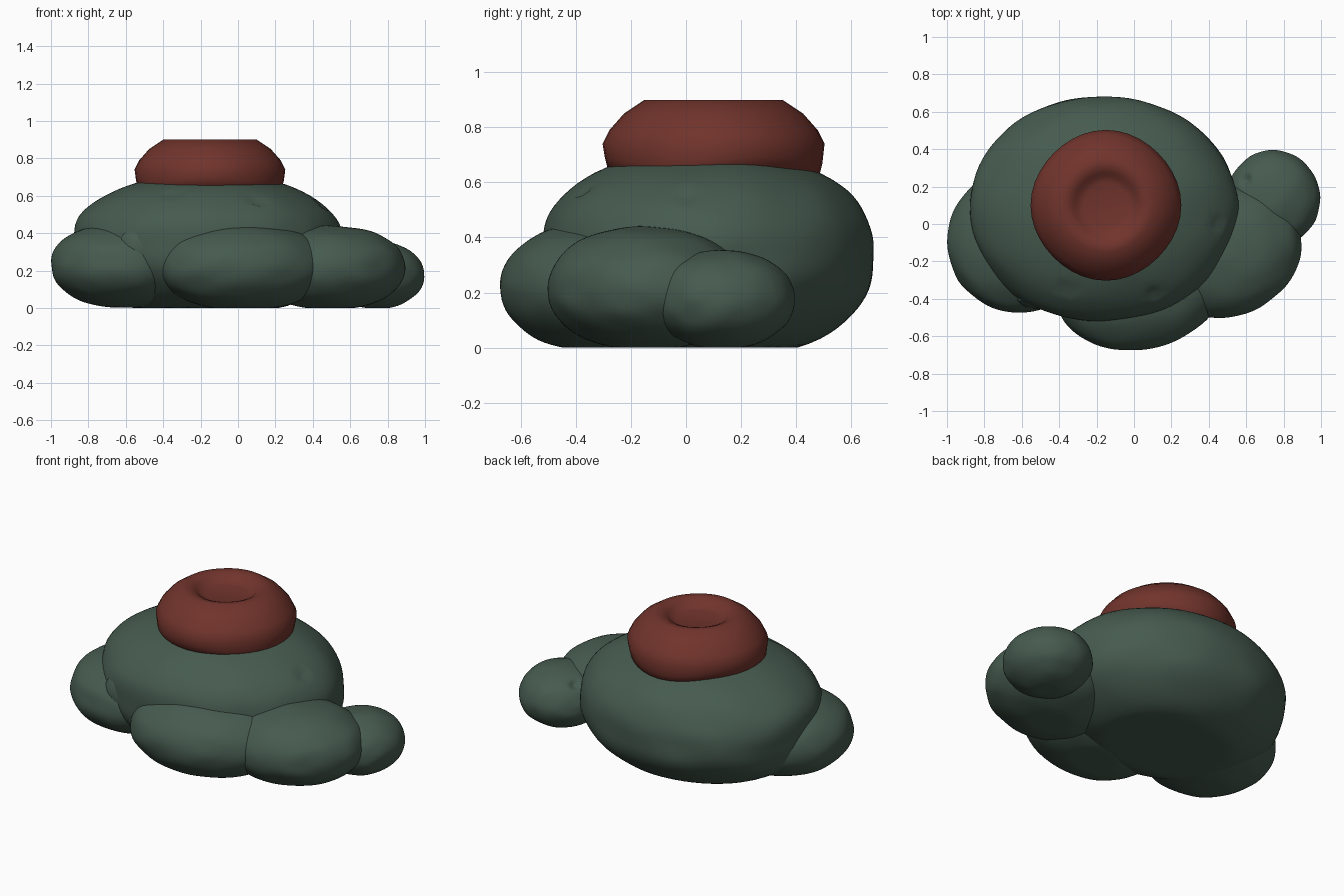
import bpy, bmesh, math
from mathutils import Vector, noise

cube = bpy.data.objects.get("Cube")
if cube:
    bpy.data.objects.remove(cube, do_unlink=True)


def material(name, color):
    m = bpy.data.materials.new(name)
    m.use_nodes = True
    m.diffuse_color = (*color, 1)
    m.node_tree.nodes["Principled BSDF"].inputs["Base Color"].default_value = (*color, 1)
    return m


GREEN = material("moss green clay", (0.062, 0.105, 0.079))
RED = material("brick red clay", (0.165, 0.034, 0.025))


def finish(bm, name, mat, angle=60):
    mesh = bpy.data.meshes.new(name)
    bm.to_mesh(mesh)
    bm.free()
    mesh.materials.append(mat)
    obj = bpy.data.objects.new(name, mesh)
    bpy.context.collection.objects.link(obj)
    bpy.ops.object.select_all(action='DESELECT')
    obj.select_set(True)
    bpy.context.view_layer.objects.active = obj
    bpy.ops.object.shade_smooth_by_angle(angle=math.radians(angle))


def lump(name, center, radii, power=2.1, turn=0.0, pits=()):
    """Hand-pressed clay ball, round in plan, with a flat base."""
    bm = bmesh.new()
    bmesh.ops.create_icosphere(bm, subdivisions=5, radius=1)
    c, s = math.cos(turn), math.sin(turn)
    for v in bm.verts:
        d = v.co.normalized()
        r = (math.hypot(d.x, d.y) ** power + abs(d.z) ** power) ** (-1 / power)
        r *= 1 + 0.02 * noise.noise(d * 2.5 + Vector(center) * 5)
        x, y, z = (d[i] * r * radii[i] for i in range(3))
        p = Vector((x * c - y * s, x * s + y * c, z)) + Vector(center)
        # small poked holes
        for pit in pits:
            gap = (p - Vector(pit)).length
            if gap < 0.04:
                p -= d * 0.035 * (1 - gap / 0.04)
        p.z = max(p.z, 0)
        v.co = p
    finish(bm, name, GREEN)


# Main mound and the lumps pressed around it
lump("main_mound", (-0.165, 0.08, 0.335), (0.72, 0.605, 0.375), 2.3, 0,
     [(-0.35, -0.34, 0.61), (0.12, -0.37, 0.57), (0.44, 0.0, 0.54), (0.22, 0.54, 0.41)])
lump("right_lump", (-0.615, -0.09, 0.23), (0.385, 0.385, 0.23), 2.1, -0.25)
lump("front_lump", (0.03, -0.325, 0.22), (0.46, 0.345, 0.235), 2.1, 0.2)
lump("left_lump", (0.49, -0.145, 0.215), (0.41, 0.35, 0.225), 2.15, 0.3)
lump("small_left_lump", (0.745, 0.135, 0.175), (0.25, 0.26, 0.18), 2.05, 0,
     [(0.59, 0.24, 0.31)])

# Folded flap of clay on the front right
bm = bmesh.new()
bmesh.ops.create_icosphere(bm, subdivisions=2, radius=1)
for v in bm.verts:
    v.co = Vector((v.co.x * 0.13, v.co.y * 0.09, v.co.z * 0.14)) + Vector((-0.52, -0.365, 0.32))
finish(bm, "clay_fold", GREEN, 20)

# Red ring with a shallow dimple, turned from a profile
profile = [(0.3, 0.6), (0.385, 0.64), (0.395, 0.68), (0.403, 0.74), (0.378, 0.79),
           (0.325, 0.85), (0.25, 0.9), (0.21, 0.9), (0.175, 0.885),
           (0.155, 0.865), (0.12, 0.855), (0.0, 0.855)]
bm = bmesh.new()
chain = [bm.verts.new((r, 0, z)) for r, z in profile]
edges = [bm.edges.new(pair) for pair in zip(chain, chain[1:])]
bmesh.ops.spin(bm, geom=chain + edges, cent=(0, 0, 0), axis=(0, 0, 1),
               angle=math.tau, steps=40)
bmesh.ops.remove_doubles(bm, verts=bm.verts, dist=0.0005)
bmesh.ops.recalc_face_normals(bm, faces=bm.faces)
for v in bm.verts:
    a = math.atan2(v.co.y, v.co.x)
    k = 0.99 + 0.01 * math.cos(4 * a)
    # the skirt sags slightly where it meets the mound
    sag = 0.012 * math.sin(3 * a) if v.co.z < 0.7 else 0
    v.co = Vector((v.co.x * k - 0.15, v.co.y * k + 0.1, v.co.z + sag))
finish(bm, "red_ring", RED)
